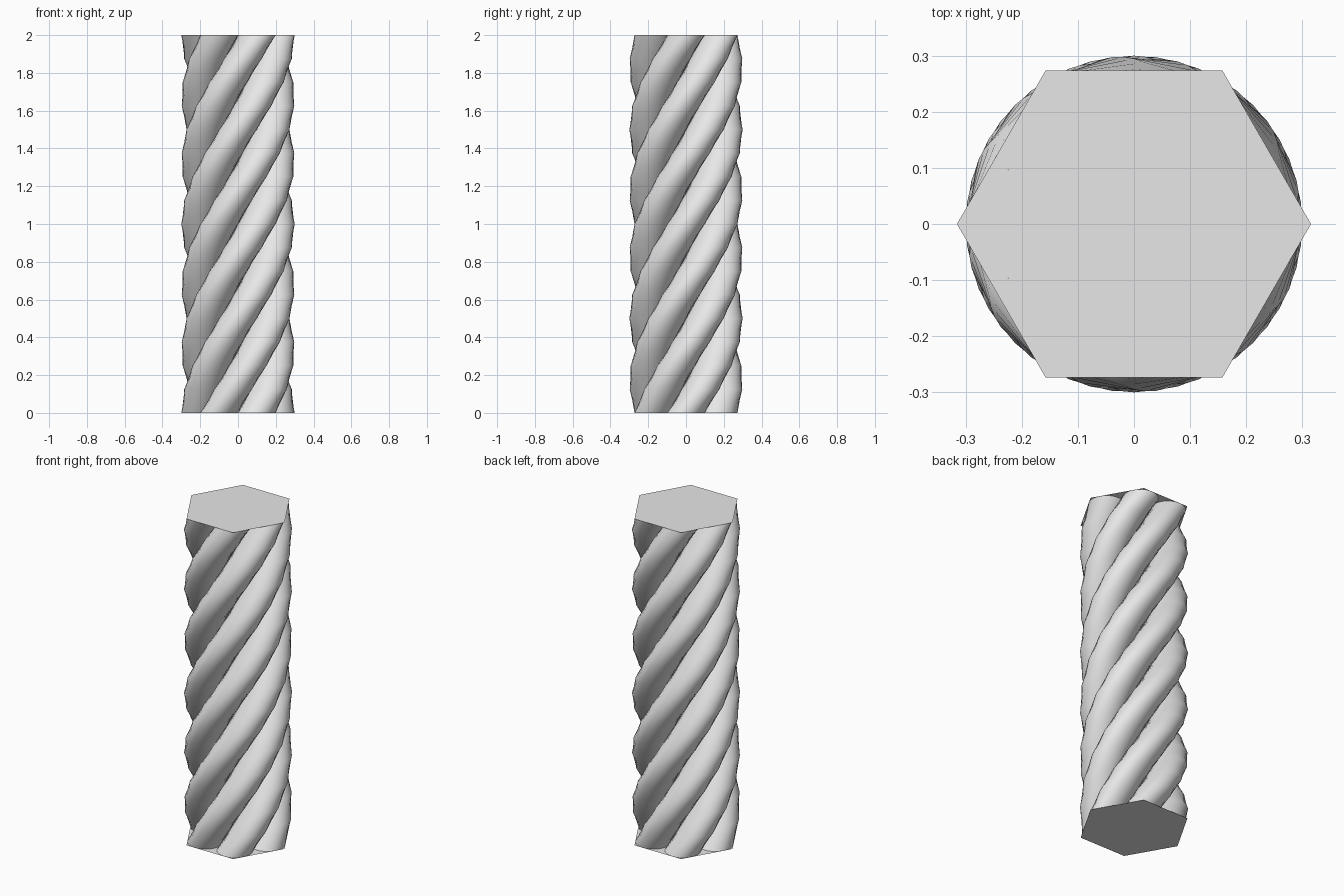
import bpy, bmesh, math

if "Cube" in bpy.data.objects:
    bpy.data.objects.remove(bpy.data.objects["Cube"])

HEIGHT = 2.0
STRANDS = 6
ORBIT = 0.2      # distance of strand centres from the axis
RADIUS = 0.1     # strand radius
STEPS = 16       # levels in one full turn
SIDES = 32       # points around each strand

grey = bpy.data.materials.new("plain grey")
grey.diffuse_color = (0.8, 0.8, 0.8, 1.0)
grey.use_nodes = True
grey.node_tree.nodes["Principled BSDF"].inputs["Base Color"].default_value = grey.diffuse_color


def make_object(name, bm):
    mesh = bpy.data.meshes.new(name)
    bm.to_mesh(mesh)
    bm.free()
    mesh.materials.append(grey)
    obj = bpy.data.objects.new(name, mesh)
    bpy.context.collection.objects.link(obj)
    return obj


def twisted_strand(index):
    """One circle swept up a full counter-clockwise turn."""
    bm = bmesh.new()
    rings = []
    for step in range(STEPS + 1):
        turn = 2 * math.pi * (index / STRANDS + step / STEPS)
        ring = []
        for k in range(SIDES):
            a = turn + 2 * math.pi * k / SIDES
            ring.append(bm.verts.new((ORBIT * math.cos(turn) + RADIUS * math.cos(a),
                                      ORBIT * math.sin(turn) + RADIUS * math.sin(a),
                                      HEIGHT * step / STEPS)))
        rings.append(ring)
    for low, high in zip(rings, rings[1:]):
        for k in range(SIDES):
            n = (k + 1) % SIDES
            face = bm.faces.new((low[k], low[n], high[n], high[k]))
            face.smooth = True
    make_object(f"rope_strand_{index + 1}", bm)


def end_cap(name, z, up):
    """Flat hexagon that just encloses the strand ends."""
    radius = ORBIT + RADIUS / math.cos(math.pi / STRANDS)
    bm = bmesh.new()
    verts = [bm.verts.new((radius * math.cos(2 * math.pi * i / STRANDS),
                           radius * math.sin(2 * math.pi * i / STRANDS), z))
             for i in range(STRANDS)]
    bm.faces.new(verts if up else verts[::-1])
    make_object(name, bm)


# Rope strands
for i in range(STRANDS):
    twisted_strand(i)

# End caps
end_cap("top_cap", HEIGHT, True)
end_cap("bottom_cap", 0.0, False)
